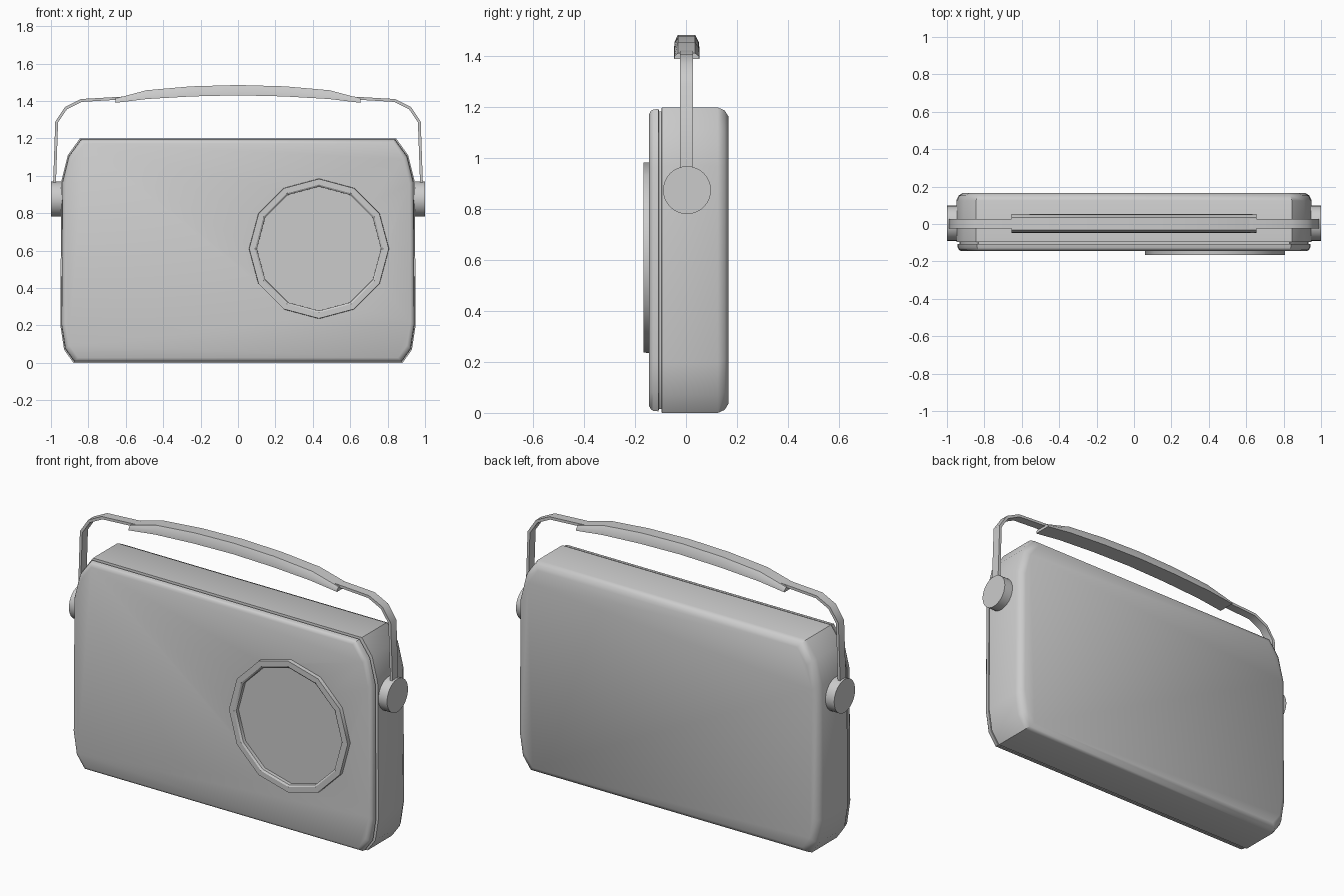
import bpy, bmesh, math

if "Cube" in bpy.data.objects:
    bpy.data.objects.remove(bpy.data.objects["Cube"])


def loft(name, rings, angle=40):
    """Skin a list of equal-length closed rings and cap both ends."""
    bm = bmesh.new()
    vs = [[bm.verts.new(p) for p in ring] for ring in rings]
    n = len(rings[0])
    for a, b in zip(vs, vs[1:]):
        for i in range(n):
            j = (i + 1) % n
            bm.faces.new((a[i], a[j], b[j], b[i]))
    bm.faces.new(vs[0][::-1])
    bm.faces.new(vs[-1])
    bmesh.ops.recalc_face_normals(bm, faces=bm.faces)
    me = bpy.data.meshes.new(name)
    bm.to_mesh(me)
    bm.free()
    ob = bpy.data.objects.new(name, me)
    bpy.context.collection.objects.link(ob)
    bpy.ops.object.select_all(action='DESELECT')
    ob.select_set(True)
    bpy.context.view_layer.objects.active = ob
    bpy.ops.object.shade_smooth_by_angle(angle=math.radians(angle))
    return ob


def turned(name, profile, sides, centre, axis='y', angle=30):
    """Rings of (radius, depth) around a horizontal axis."""
    rings = []
    for r, d in profile:
        ring = []
        for k in range(sides):
            a = math.tau * k / sides
            u, z = centre[0] + r * math.sin(a), centre[1] + r * math.cos(a)
            ring.append((u, d, z) if axis == 'y' else (d, u, z))
        rings.append(ring)
    return loft(name, rings, angle)


# Case outline: right half, mirrored
HALF = [(0.88, 0), (0.93, 0.07), (0.95, 0.2), (0.945, 0.97), (0.91, 1.11), (0.845, 1.2)]
OUTLINE = HALF + [(-x, z) for x, z in reversed(HALF)]


def case_ring(y, inset):
    sx, sz = 1 - inset / 0.95, 1 - inset / 0.6
    return [(x * sx, y, 0.6 + (z - 0.6) * sz) for x, z in OUTLINE]


# Case: front panel, seam groove, main shell, rounded back edge
case = loft("case", [case_ring(y, d) for y, d in [
    (-0.145, 0.027), (-0.138, 0.014), (-0.128, 0.008), (-0.108, 0.006),
    (-0.106, 0.016), (-0.097, 0.016), (-0.095, 0.0), (0.125, 0.0),
    (0.152, 0.012), (0.167, 0.036)]])

# Round opening for the dial
DIAL = (0.433, 0.61)
cutter = turned("dial_cutter", [(0.35, -0.3), (0.35, -0.02)], 12, DIAL)
cutter.hide_render = True
mod = case.modifiers.new("opening", 'BOOLEAN')
mod.operation = 'DIFFERENCE'
mod.solver = 'EXACT'
mod.object = cutter
bpy.context.view_layer.objects.active = case
bpy.ops.object.modifier_apply(modifier=mod.name)
bpy.data.objects.remove(cutter)

# Dial surround with recessed cup, inner disc and centre knob
turned("dial_surround", [(0.352, -0.14), (0.375, -0.14), (0.373, -0.167), (0.342, -0.167),
                         (0.332, -0.16), (0.33, -0.04), (0.2, -0.04)], 12, DIAL)
turned("dial_disc", [(0.245, -0.035), (0.245, -0.08)], 12, DIAL)
turned("dial_knob", [(0.077, -0.07), (0.077, -0.09), (0.07, -0.097)], 24, DIAL)

# Handle pivots and straps on both sides
OUTER = [(0.988, 0.88), (0.988, 0.97), (0.977, 1.29), (0.925, 1.368), (0.84, 1.41), (0.58, 1.425)]
INNER = [(0.973, 0.88), (0.973, 0.97), (0.962, 1.285), (0.915, 1.355), (0.835, 1.395), (0.58, 1.41)]
for s, side in ((1, "right"), (-1, "left")):
    turned(side + "_pivot", [(0.094, s * 0.93), (0.094, s * 1.0)], 32, (0.004, 0.875), 'x')
    loft(side + "_strap", [
        [(s * ox, -0.024, oz), (s * ox, 0.027, oz), (s * ix, 0.027, iz), (s * ix, -0.024, iz)]
        for (ox, oz), (ix, iz) in zip(OUTER, INNER)])

# Padded grip: x, underside height, top height
GRIP = [(0.655, 1.39, 1.413), (0.49, 1.41, 1.457), (0.25, 1.424, 1.478), (0, 1.43, 1.485)]
stations = GRIP + [(-x, b, t) for x, b, t in reversed(GRIP[:-1])]
loft("grip", [
    [(x, -0.047, b), (x, -0.045, b + (t - b) * 0.5), (x, -0.032, t),
     (x, 0.036, t), (x, 0.05, b + (t - b) * 0.5), (x, 0.053, b)]
    for x, b, t in stations])
